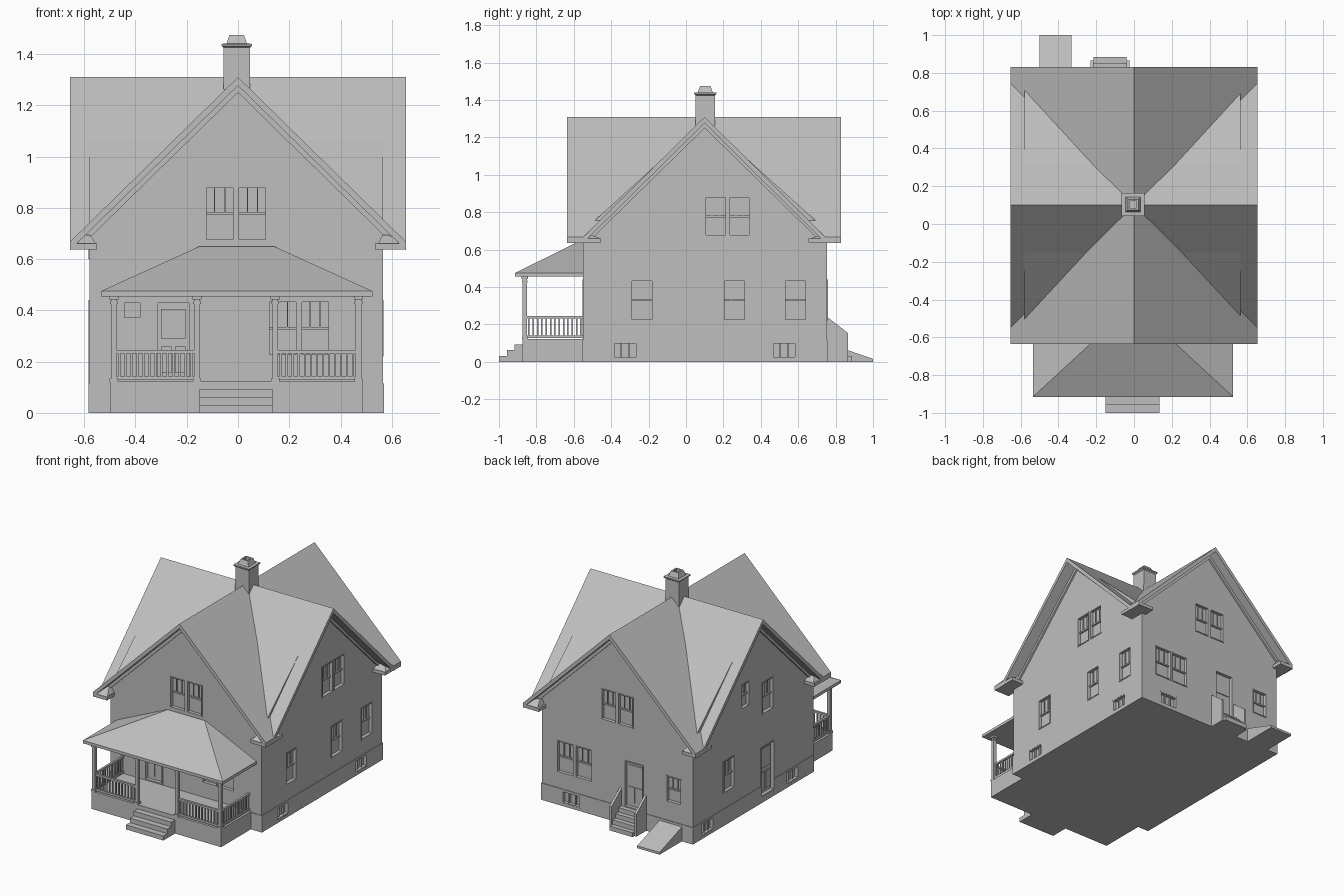
import bpy, bmesh

old = bpy.data.objects.get("Cube")
if old:
    bpy.data.objects.remove(old)

grey = bpy.data.materials.new("plain_grey")
grey.use_nodes = True
COLOUR = (0.52, 0.52, 0.52, 1)
grey.diffuse_color = COLOUR
grey.node_tree.nodes["Principled BSDF"].inputs["Base Color"].default_value = COLOUR

# Wall planes and roof heights
X0, X1, Y0, Y1 = -0.58, 0.565, -0.55, 0.755
RIDGE_Y, RIDGE_Z, EAVE_Z, WALL_Z = 0.1, 1.31, 0.668, 0.7
FOUND = 0.115


def finish(name, bm):
    bmesh.ops.recalc_face_normals(bm, faces=bm.faces)
    mesh = bpy.data.meshes.new(name)
    bm.to_mesh(mesh)
    bm.free()
    mesh.materials.append(grey)
    ob = bpy.data.objects.new(name, mesh)
    bpy.context.collection.objects.link(ob)
    return ob


def add_loft(bm, low, high):
    """Closed solid between two matching polygons."""
    a = [bm.verts.new(p) for p in low]
    b = [bm.verts.new(p) for p in high]
    bm.faces.new(a)
    bm.faces.new(b)
    for i in range(len(a)):
        j = (i + 1) % len(a)
        bm.faces.new((a[i], a[j], b[j], b[i]))


def rect(x0, x1, y0, y1, z):
    return [(x0, y0, z), (x1, y0, z), (x1, y1, z), (x0, y1, z)]


def add_box(bm, x0, x1, y0, y1, z0, z1):
    add_loft(bm, rect(x0, x1, y0, y1, z0), rect(x0, x1, y0, y1, z1))


def boxes(name, items):
    bm = bmesh.new()
    for item in items:
        add_box(bm, *item)
    return finish(name, bm)


def prism(name, axis, profile, start, end):
    """Extrude a (u, z) profile along x or y."""
    def place(t):
        return [(t, u, z) if axis == "x" else (u, t, z) for u, z in profile]
    bm = bmesh.new()
    add_loft(bm, place(start), place(end))
    return finish(name, bm)


def wall_box(side, u0, u1, z0, z1, d0, d1):
    """Box on a wall; d is the distance outward from it."""
    if side == "front":
        return (u0, u1, Y0 - d1, Y0 - d0, z0, z1)
    if side == "back":
        return (u0, u1, Y1 + d0, Y1 + d1, z0, z1)
    if side == "right":
        return (X0 - d1, X0 - d0, u0, u1, z0, z1)
    return (X1 + d0, X1 + d1, u0, u1, z0, z1)


# Walls, foundation and gables
foundation = boxes("foundation", [(X0 - .004, X1 + .004, Y0 - .004, Y1 + .004, 0, FOUND)])
walls = boxes("walls", [(X0, X1, Y0, Y1, FOUND, WALL_Z)])
TOP = RIDGE_Z - .02
front_gable = prism("front_back_gable", "y", [(X0, WALL_Z), (X1, WALL_Z), (0, TOP)], Y0, Y1)
side_gable = prism("side_gable", "x", [(Y0, WALL_Z), (Y1, WALL_Z), (RIDGE_Y, TOP)], X0, X1)

# Openings: side, kind, u0, u1, z0, z1
openings = []


def sash(side, u0, u1, z0=.22, z1=.44):
    openings.append((side, "sash", u0, u1, z0, z1))


def pair(side, u0, u1, z0=.22, z1=.44):
    mid = (u0 + u1) / 2
    sash(side, u0, mid - .005, z0, z1)
    sash(side, mid + .005, u1, z0, z1)


for wall in ("front", "back"):
    pair(wall, -.13, .115, .67, .885)
pair("front", .115, .36)
pair("back", .18, .45)
pair("left", .1, .345, .67, .885)
for u in (-.295, .2, .525):
    sash("left", u, u + .12)
sash("right", .305, .425)
sash("right", .145, .235, .72, .89)
sash("right", -.115, .005, .6, .82)
sash("back", -.495, -.38, .24, .42)
openings += [("front", "small", -.45, -.375, .365, .435),
             ("front", "door", -.32, -.185, .125, .435),
             ("back", "door", -.205, -.06, .12, .44),
             ("right", "door", -.125, .02, .04, .38)]
for wall, starts in (("left", (-.39, .46)), ("right", (-.385, .535))):
    openings += [(wall, "cellar", u, u + .13, .02, .105) for u in starts]
openings += [("back", "cellar", .27, .41, .02, .105)]

# Cut the recesses
cutter = boxes("opening_cutter", [wall_box(s, a, b, c, d, -.02, .03) for s, k, a, b, c, d in openings])
cutter.hide_render = True
for ob in (foundation, walls, front_gable, side_gable):
    mod = ob.modifiers.new("openings", "BOOLEAN")
    mod.operation, mod.solver, mod.object = "DIFFERENCE", "EXACT", cutter
    bpy.context.view_layer.objects.active = ob
    bpy.ops.object.modifier_apply(modifier=mod.name)
bpy.data.objects.remove(cutter)

# Frames, sash bars and door panels inside the recesses
bars = []
for s, kind, a, b, c, d in openings:
    t = .007

    def bar(u0, u1, z0, z1, depth=-.009):
        bars.append(wall_box(s, u0, u1, z0, z1, -.021, depth))

    for u in (a, b - t):
        bar(u, u + t, c, d, .003)
    for z in (c, d - t):
        bar(a + t, b - t, z, z + t, .003)
    mid = (c + d) / 2
    if kind == "sash":
        bar(a + t, b - t, mid - .005, mid + .005)
        for i in (1, 2):
            u = a + (b - a) * i / 3
            bar(u - .002, u + .002, mid, d - t, -.012)
    elif kind == "cellar":
        for i in (1, 2):
            u = a + (b - a) * i / 3
            bar(u - .004, u + .004, c + t, d - t)
    elif kind == "door":
        u = (a + b) / 2
        bar(a + .02, u - .006, c + .03, mid - .02, -.014)
        bar(u + .006, b - .02, c + .03, mid - .02, -.014)
        bar(a + .02, b - .02, mid + .01, d - .03, -.014)
boxes("window_and_door_frames", bars)

# Cross-gabled roof with valleys, given thickness downward
RX, RY0, RY1, V0, V1 = .655, -.635, .83, -.55, .745
bm = bmesh.new()
centre = (0, RIDGE_Y, RIDGE_Z)
for sx in (-RX, RX):
    for end, valley in ((RY0, V0), (RY1, V1)):
        corner = (sx, valley, EAVE_Z)
        for poly in ([(0, end, RIDGE_Z), (sx, end, EAVE_Z), corner, centre],
                     [corner, (sx, RIDGE_Y, RIDGE_Z), centre]):
            bm.faces.new([bm.verts.new(p) for p in poly])
bmesh.ops.remove_doubles(bm, verts=bm.verts, dist=.0005)
under = bmesh.ops.extrude_face_region(bm, geom=bm.faces[:], use_keep_orig=True)["geom"]
bmesh.ops.translate(bm, verts=[v for v in under if isinstance(v, bmesh.types.BMVert)], vec=(0, 0, -.033))
finish("main_roof", bm)

# Rake boards against the gable walls
for name, axis, middle, half, spots in (("front_back_rake", "y", 0, .6, (Y0 - .012, Y1)),
                                        ("side_rake", "x", RIDGE_Y, .62, (X0 - .012, X1))):
    low = RIDGE_Z - half * .98
    for start in spots:
        for sgn in (-1, 1):
            prism(name, axis, [(middle, RIDGE_Z - .03), (middle + sgn * half, low - .03),
                               (middle + sgn * half, low - .06), (middle, RIDGE_Z - .06)], start, start + .012)

# Cornice returns at the four corners
bm = bmesh.new()
for xa, xb in ((-RX, -.55), (.535, RX)):
    for ya, yb in ((RY0, -.455), (.655, RY1)):
        add_box(bm, xa, xb, ya, yb, .637, .66)
        xi, yi = (X0 - .01 if xa < 0 else X1 + .01), (Y0 - .01 if ya < 0 else Y1 + .01)
        add_loft(bm, rect(xa + .012, xb - .004, ya + .012, yb - .004, .66),
                 rect(xi - .012, xi + .012, yi - .012, yi + .012, .695))
finish("cornice_returns", bm)

# Chimney with flared crown and cap
bm = bmesh.new()
CY = .103
levels = [(.053, 1.2), (.051, 1.425), (.06, 1.432), (.06, 1.44), (.04, 1.441), (.028, 1.475),
          (.018, 1.475), (.018, 1.45)]
rings = [[bm.verts.new(p) for p in rect(-r - .005, r - .005, CY - r, CY + r, z)] for r, z in levels]
for lo, hi in zip(rings, rings[1:]):
    for i in range(4):
        j = (i + 1) % 4
        bm.faces.new((lo[i], lo[j], hi[j], hi[i]))
bm.faces.new(rings[0])
bm.faces.new(rings[-1])
finish("chimney", bm)

# Porch base, steps and roof
boxes("porch_base", [(-.5, .485, -.875, Y0, 0, .122)])
boxes("front_steps", [(-.15, .135, -1 + .042 * i, -.87, .031 * i, .031 * (i + 1)) for i in range(3)])
bm = bmesh.new()
add_box(bm, -.535, .525, -.915, Y0, .455, .475)
add_loft(bm, rect(-.535, .525, -.915, Y0, .475), rect(-.15, .14, -.56, Y0, .65))
finish("porch_roof", bm)

# Porch columns with capitals
columns = []
for x in (-.485, -.16, .145, .47):
    for r, z0, z1 in ((.011, .12, .456), (.016, .12, .135), (.015, .425, .434), (.018, .442, .456)):
        columns.append((x - r, x + r, -.862 - r, -.862 + r, z0, z1))
boxes("porch_columns", columns)

# Porch railings
rails = []


def railing(start, end, fixed, along_x):
    def piece(a, b, half, z0, z1):
        f = (fixed - half, fixed + half)
        rails.append((a, b, *f, z0, z1) if along_x else (*f, a, b, z0, z1))
    piece(start, end, .007, .232, .245)
    piece(start, end, .007, .128, .142)
    count = 13
    for i in range(count):
        u = start + (end - start) * (i + .5) / count
        piece(u - .004, u + .004, .004, .14, .235)


railing(-.475, -.17, -.862, True)
railing(.155, .46, -.862, True)
railing(-.852, Y0, -.485, False)
railing(-.852, Y0, .47, False)
boxes("porch_railings", rails)

# Back steps between sloped side walls
for x in (-.23, -.041):
    prism("back_step_wall", "x", [(Y1, 0), (.865, 0), (.865, .155), (Y1, .24)], x, x + .016)
boxes("back_steps", [(-.215, -.04, Y1, .885 - .032 * i, .03 * i, .03 * (i + 1)) for i in range(4)])

# Sloped cellar hatch
prism("cellar_hatch", "y", [(-.5, 0), (-.33, 0), (-.33, .01), (-.5, .01)], Y1, 1)
prism("cellar_hatch_door", "x", [(Y1, .01), (1, .01), (1, .016), (Y1, .1)], -.5, -.33)
